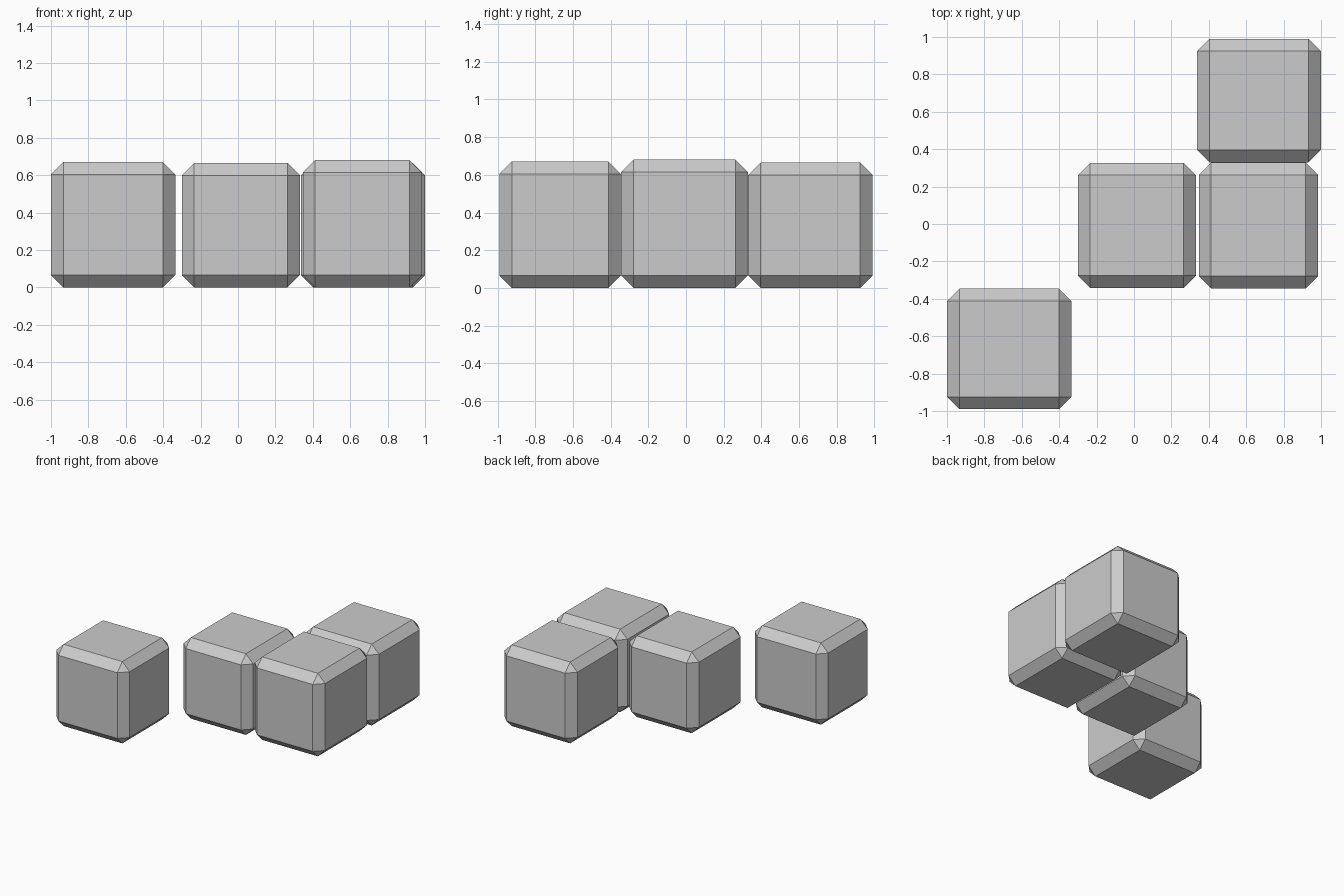
import bpy
import bmesh
from mathutils import Vector

if "Cube" in bpy.data.objects:
    bpy.data.objects.remove(bpy.data.objects["Cube"])

BEVEL = 0.066


def chamfered_block(name, x, y, height):
    """Box spanning the x and y ranges, standing on z = 0, all edges chamfered."""
    lo, hi = Vector((x[0], y[0], 0)), Vector((x[1], y[1], height))
    bm = bmesh.new()
    bmesh.ops.create_cube(bm, size=1)
    bmesh.ops.scale(bm, vec=hi - lo, verts=bm.verts)
    bmesh.ops.translate(bm, vec=(lo + hi) / 2, verts=bm.verts)
    bmesh.ops.bevel(bm, geom=bm.edges[:], offset=BEVEL, offset_type='OFFSET',
                    segments=1, profile=0.5, affect='EDGES')
    mesh = bpy.data.meshes.new(name)
    bm.to_mesh(mesh)
    bm.free()
    bpy.context.collection.objects.link(bpy.data.objects.new(name, mesh))


# Four slightly different blocks laid out on a 3 x 3 grid
chamfered_block("front_left_block", (-1.0, -0.335), (-0.99, -0.346), 0.67)
chamfered_block("centre_block", (-0.30, 0.331), (-0.342, 0.327), 0.665)
chamfered_block("right_block", (0.347, 0.984), (-0.344, 0.329), 0.68)
chamfered_block("back_right_block", (0.337, 1.0), (0.33, 0.99), 0.666)
